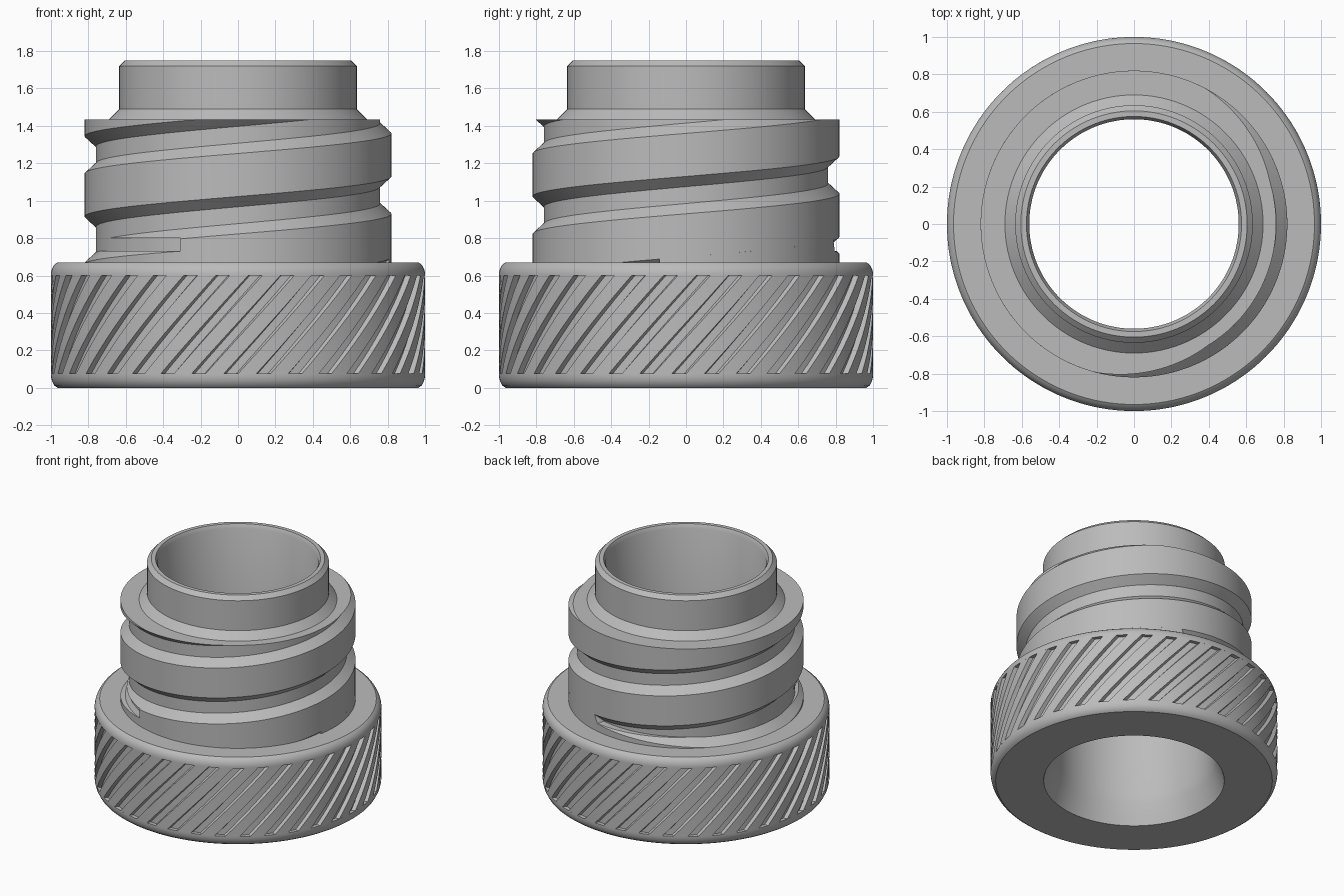
import bpy, bmesh
from math import sin, cos, radians, pi

cube = bpy.data.objects.get("Cube")
if cube:
    bpy.data.objects.remove(cube, do_unlink=True)

gray = bpy.data.materials.new("plain_gray")
gray.use_nodes = True
gray.diffuse_color = (0.5, 0.5, 0.5, 1)
gray.node_tree.nodes["Principled BSDF"].inputs["Base Color"].default_value = (0.5, 0.5, 0.5, 1)

SHOULDER, THREAD_TOP = 0.67, 1.435   # height limits of the threaded section
ROOT, CREST = 0.76, 0.82             # thread radii
FLANK = 0.055
PITCH = 0.43


def sweep(name, sections, closed_ring, closed_profile, recalc=True):
    """Join cross-sections [(angle, [(r, z), ...]), ...] into one skin."""
    bm = bmesh.new()
    cols = [[bm.verts.new((r * cos(a), r * sin(a), z)) for r, z in pts]
            for a, pts in sections]
    n, m = len(cols), len(cols[0])
    for i in range(n if closed_ring else n - 1):
        p, q = cols[i], cols[(i + 1) % n]
        for j in range(m if closed_profile else m - 1):
            k = (j + 1) % m
            bm.faces.new((p[j], q[j], q[k], p[k]))
    if closed_profile and not closed_ring:
        bm.faces.new(cols[0])
        bm.faces.new(cols[-1])
    bmesh.ops.remove_doubles(bm, verts=bm.verts, dist=1e-5)
    if recalc:
        bmesh.ops.recalc_face_normals(bm, faces=bm.faces)
    return finish(name, bm)


def finish(name, bm):
    mesh = bpy.data.meshes.new(name)
    bm.to_mesh(mesh)
    bm.free()
    mesh.materials.append(gray)
    ob = bpy.data.objects.new(name, mesh)
    bpy.context.collection.objects.link(ob)
    bpy.ops.object.select_all(action='DESELECT')
    ob.select_set(True)
    bpy.context.view_layer.objects.active = ob
    bpy.ops.object.shade_smooth_by_angle(angle=radians(28))
    return ob


# Hollow body: collar, threaded core, neck and bore in one turned profile
KNURL_LOW, KNURL_HIGH = 0.075, 0.6
body_profile = [
    (0.63, 0), (0.965, 0), (0.983, 0.013), (0.995, 0.037), (1, 0.06), (1, KNURL_LOW),
    (0.95, KNURL_LOW), (0.95, KNURL_HIGH), (1, KNURL_HIGH),
    (1, 0.615), (0.995, 0.635), (0.983, 0.657), (0.965, SHOULDER),
    (ROOT, SHOULDER), (ROOT, THREAD_TOP), (0.69, THREAD_TOP), (0.635, 1.49),
    (0.635, 1.72), (0.605, 1.75), (0.575, 1.75), (0.56, 1.72),
    (0.56, 0.22), (0.575, 0.15), (0.615, 0.04),
]
SEGS = 180
sweep("body", [(2 * pi * i / SEGS, body_profile) for i in range(SEGS)], True, True)

# Slanted grip ribs: each repeat is a land followed by a flat-bottomed groove
GROOVES, ROWS, TWIST = 36, 10, 0.48
RIB = [(0, 1), (0.28, 1), (0.56, 1), (0.62, 0.972), (0.94, 0.972)]
sections = []
for g in range(GROOVES):
    for frac, r in RIB:
        sections.append((2 * pi * (g + frac) / GROOVES, r))
bm = bmesh.new()
rings = []
for row in range(ROWS + 1):
    t = row / ROWS
    z = KNURL_LOW + t * (KNURL_HIGH - KNURL_LOW)
    rings.append([bm.verts.new((r * cos(a + t * TWIST), r * sin(a + t * TWIST), z))
                  for a, r in sections])
for low, high in zip(rings, rings[1:]):
    for i in range(len(low)):
        k = (i + 1) % len(low)
        bm.faces.new((low[i], low[k], high[k], high[i]))
finish("grip_ribs", bm)


# Screw thread: trapezoid helix trimmed flat at the shoulder and the top
def crest_low(deg):
    return 0.70 + PITCH * deg / 360


def thread_section(deg):
    z1 = crest_low(deg)
    z2 = z1 + 0.23
    z0, z3 = z1 - FLANK, z2 + FLANK
    low = 0.8 if deg < -112 else SHOULDER

    def point(z):
        z = min(max(z, low), THREAD_TOP)
        t = min(z - z0, z3 - z, FLANK) / FLANK
        return ROOT + (CREST - ROOT) * max(t, 0), z

    pts = [point(z) for z in (z0, z1, z2, z3)]
    inner = ROOT - 0.02
    return radians(deg), [(inner, pts[0][1])] + pts + [(inner, pts[-1][1])]


start = -360 * (0.185 / PITCH)
end = 360 * ((THREAD_TOP + FLANK - 0.70) / PITCH)
degs = [start + (end - start) * i / 400 for i in range(401)]
degs = sorted(degs + [-112.05, -111.95])
sweep("screw_thread", [thread_section(d) for d in degs], False, True)


# Thread run-in: filled foot under the first turn, dipping into a shallow ramp
def foot_section(deg):
    if deg < 75:
        edge = top = max(crest_low(deg), SHOULDER + 0.01)
    else:
        dip = min(1, (deg - 75) / 60, (248 - deg) / 60)
        edge = 0.73 - 0.06 * dip
        top = min(0.73, edge + FLANK)
    r_top = CREST - (top - edge) * (CREST - ROOT) / FLANK
    inner = ROOT - 0.02
    return radians(deg), [(inner, SHOULDER), (CREST, SHOULDER), (CREST, edge),
                          (r_top, top), (inner, top)]


sweep("thread_foot", [foot_section(d) for d in range(-10, 249, 2)], False, True)
